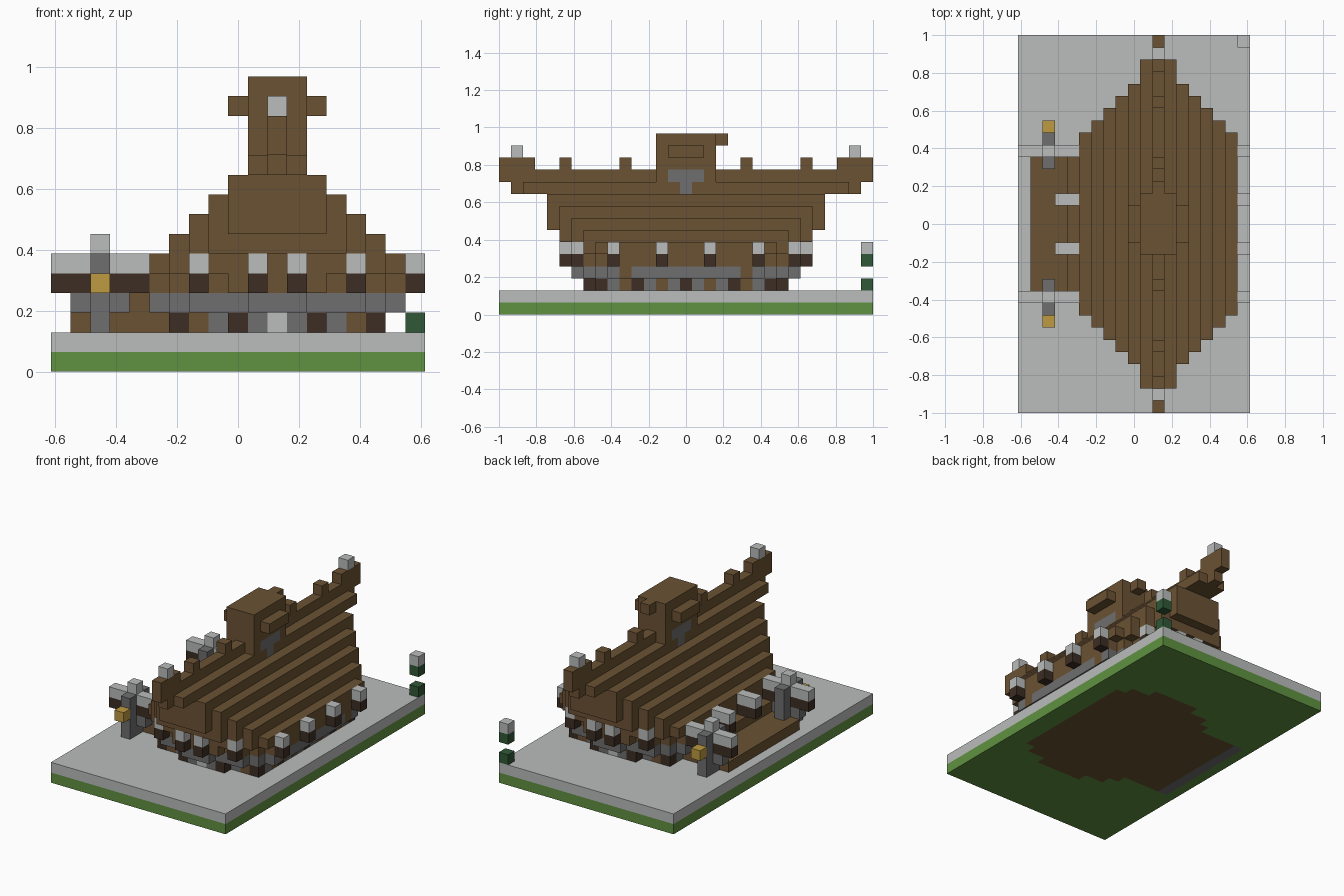
import bpy
import bmesh
from mathutils import Vector

cube = bpy.data.objects.get("Cube")
if cube:
    bpy.data.objects.remove(cube, do_unlink=True)

U = 2 / 31      # edge of one block
RIDGE = 2       # block column of the ridge

COLOURS = {
    "snow": (186, 189, 187),
    "grass": (96, 145, 65),
    "wood": (107, 82, 51),
    "dark_wood": (60, 45, 36),
    "stone": (110, 110, 110),
    "lantern_gold": (190, 155, 65),
    "pine_green": (48, 88, 54),
}


def linear(c):
    c /= 255
    return c / 12.92 if c < 0.04 else ((c + 0.055) / 1.055) ** 2.4


def make_material(name, rgb):
    mat = bpy.data.materials.new(name)
    colour = [linear(c) for c in rgb] + [1]
    mat.use_nodes = True
    mat.diffuse_color = colour
    for node in mat.node_tree.nodes:
        if node.type == "BSDF_PRINCIPLED":
            node.inputs["Base Color"].default_value = colour
    return mat


MATERIALS = {n: make_material(n, c) for n, c in COLOURS.items()}
blocks = {}     # (x, y, z) -> (part, colour); later blocks replace earlier ones


def span(r):
    return range(r[0], r[1] + 1) if isinstance(r, tuple) else (r,)


def fill(part, colour, xs, ys, zs, mirror=False):
    """Fill a box of blocks, optionally mirrored front to back."""
    for x in span(xs):
        for y in span(ys):
            for z in span(zs):
                blocks[x, y, z] = (part, colour)
                if mirror:
                    blocks[x, -y, z] = (part, colour)


def layer(part, colour, z, lengths):
    """One storey: half length for every distance from the ridge."""
    for d, half in enumerate(lengths):
        for x in {RIDGE + d, RIDGE - d}:
            fill(part, colour, x, (-half, half), z)


def both(d):
    return (RIDGE - d, RIDGE + d)


# Ground slab
fill("ground", "grass", (-9, 9), (-15, 15), 0)
fill("ground", "snow", (-9, 9), (-15, 15), 1)
layer("foundation", "wood", 0, [8, 8, 8, 7, 7, 6])
fill("foundation", "wood", (-7, -4), (-5, 5), 0)
fill("foundation", "stone", -8, (-5, 5), 0)

# Footing and outward stepping stone plinth
layer("footing", "wood", 2, [8, 8, 8, 7, 7, 6])
layer("plinth", "stone", 3, [9, 9, 8, 8, 8, 7, 6])
FOOTING_END = {0: "snow", 1: "stone", 2: "dark_wood", 3: "stone", 5: "dark_wood"}
for d, colour in FOOTING_END.items():
    for x in both(d):
        fill("footing", colour, x, 8 if d < 3 else 7, 2, True)
FOOTING_SIDE = {0: "dark_wood", 1: "stone", 3: "stone", 4: "dark_wood", 6: "stone"}
for y, colour in FOOTING_SIDE.items():
    for x in both(5):
        fill("footing", colour, x, y, 2, True)
for x in both(6):
    fill("plinth", "wood", x, 5, 3, True)

# Timber walls
layer("walls", "wood", 4, [9, 9, 9, 8, 8, 7, 6])

# Stepped roof, each storey narrower and longer than the one below
ROOF = [11, 11, 11, 10, 9, 8, 7]
for z, limit in zip(range(5, 10), (9, 10, 11, 11, 11)):
    layer("roof", "wood", z, [min(half, limit) for half in ROOF[:12 - z]])

# Ridge beam with raised ends, pegs and snow caps
layer("ridge", "wood", 10, [14, 13])
fill("ridge", "wood", RIDGE, (-15, 15), 11)
fill("ridge", "wood", RIDGE, (13, 15), 12, True)
for y in (5, 10):
    fill("ridge", "wood", RIDGE, y, 12, True)
fill("ridge_snow", "snow", RIDGE, 14, 13, True)

# Louvre turret with stone vents and a wide cap
layer("turret", "wood", 11, [2, 2])
layer("turret", "wood", 12, [2, 2])
for x in both(1):
    fill("turret_vent", "stone", x, (-1, 1), 11)
    fill("turret_vent", "stone", x, 0, 10)
layer("turret_cap", "wood", 13, [2, 2, 1])
layer("turret_cap", "wood", 14, [2, 2])
fill("turret_cap", "wood", RIDGE, 3, 14)

# Snow capped posts under the eaves
POSTS = [(x, 10) for x in both(1)] + [(x, 9) for x in both(4)]
POSTS += [(9, 2), (9, 6)]
for x, y in POSTS:
    fill("eave_posts", "dark_wood", x, y, 4, True)
    fill("eave_posts", "snow", x, y, 5, True)

# Side porch with beams, pillars and lanterns
fill("porch_floor", "wood", (-8, -4), (-5, 5), 2)
fill("porch_floor", "wood", -5, (-5, 5), 3)
for xs, y in (((-9, -5), 6), ((-6, -5), 2)):
    fill("porch_beams", "dark_wood", xs, y, 4, True)
    fill("porch_beams", "snow", xs, y, 5, True)
fill("porch_plinth", "stone", (-8, -6), 6, 3, True)
fill("porch_pillars", "stone", -7, (5, 7), (2, 5), True)
fill("porch_pillars", "snow", -7, 6, 6, True)
fill("lanterns", "lantern_gold", -7, 8, 4, True)

# Small tree at the back corner
for z in (2, 4):
    fill("tree", "pine_green", 9, 15, z)
fill("tree", "snow", 9, 15, 5)

# Turn every part into a mesh of its exposed block faces
AXES = [Vector(v) for v in ((1, 0, 0), (0, 1, 0), (0, 0, 1))]
for part in dict.fromkeys(p for p, _ in blocks.values()):
    bm = bmesh.new()
    used = []
    for cell, (owner, colour) in blocks.items():
        if owner != part:
            continue
        if colour not in used:
            used.append(colour)
        for i, axis in enumerate(AXES):
            for n in (axis, -axis):
                if tuple(int(c) for c in Vector(cell) + n) in blocks:
                    continue
                t = AXES[(i + 1) % 3]
                s = n.cross(t)
                mid = Vector(cell) + Vector((0, 0, 0.5)) + n / 2
                corners = ((t + s), (s - t), (-t - s), (t - s))
                face = bm.faces.new([bm.verts.new((mid + c / 2) * U) for c in corners])
                face.material_index = used.index(colour)
    bmesh.ops.remove_doubles(bm, verts=bm.verts, dist=U / 100)
    bmesh.ops.dissolve_limit(bm, angle_limit=0.01, verts=bm.verts, edges=bm.edges,
                             delimit={"MATERIAL"})
    mesh = bpy.data.meshes.new(part)
    bm.to_mesh(mesh)
    bm.free()
    for colour in used:
        mesh.materials.append(MATERIALS[colour])
    bpy.context.collection.objects.link(bpy.data.objects.new(part, mesh))
